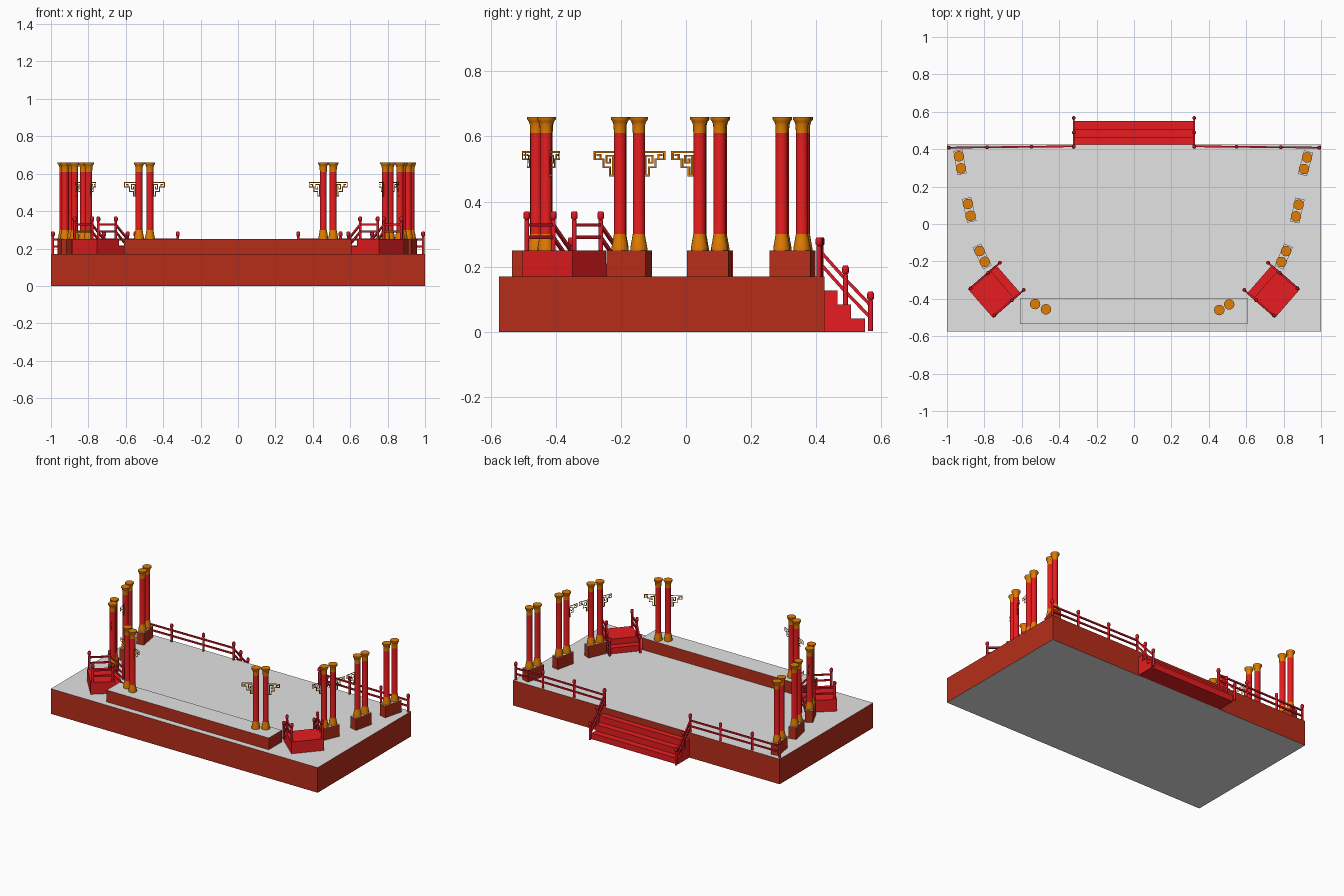
import bpy, bmesh, math
from mathutils import Vector, Matrix

if "Cube" in bpy.data.objects:
    bpy.data.objects.remove(bpy.data.objects["Cube"])


def mat(name, r, g, b):
    m = bpy.data.materials.new(name)
    m.diffuse_color = (r, g, b, 1)
    m.use_nodes = True
    m.node_tree.nodes["Principled BSDF"].inputs["Base Color"].default_value = m.diffuse_color
    return m


BRICK = mat("brick_red", 0.47, 0.027, 0.010)
GREY = mat("floor_grey", 0.77, 0.77, 0.77)
RED = mat("bright_red", 0.80, 0.012, 0.014)
RAIL = mat("rail_red", 0.74, 0.011, 0.020)
GOLD = mat("gold", 0.76, 0.205, 0.001)


def finish(name, bm, mats, rule=None, smooth=False, solid=True):
    if solid:
        bmesh.ops.recalc_face_normals(bm, faces=bm.faces)
    if rule:
        for f in bm.faces:
            f.material_index = rule(f)
    me = bpy.data.meshes.new(name)
    bm.to_mesh(me)
    bm.free()
    for m in mats:
        me.materials.append(m)
    ob = bpy.data.objects.new(name, me)
    bpy.context.collection.objects.link(ob)
    if smooth:
        bpy.context.view_layer.objects.active = ob
        ob.select_set(True)
        bpy.ops.object.shade_smooth_by_angle(angle=math.radians(50))
        ob.select_set(False)
    return ob


def box(bm, centre, size, angle=0.0):
    m = Matrix.Translation(centre) @ Matrix.Rotation(angle, 4, 'Z') @ Matrix.Diagonal((*size, 1))
    bmesh.ops.create_cube(bm, size=1, matrix=m)


def bar(bm, p, q, w, h):
    p, q = Vector(p), Vector(q)
    d = q - p
    m = (Matrix.Translation((p + q) / 2) @ d.to_track_quat('X', 'Z').to_matrix().to_4x4()
         @ Matrix.Diagonal((d.length, w, h, 1)))
    bmesh.ops.create_cube(bm, size=1, matrix=m)


def lathe(bm, x, y, z, profile, sides):
    rings = [[bm.verts.new((x + r * math.cos(2 * math.pi * i / sides),
                            y + r * math.sin(2 * math.pi * i / sides), z + h))
              for i in range(sides)] for r, h in profile]
    for a, b in zip(rings, rings[1:]):
        for i in range(sides):
            j = (i + 1) % sides
            bm.faces.new((a[i], a[j], b[j], b[i]))
    bm.faces.new(rings[0][::-1])
    bm.faces.new(rings[-1])


def flat_top(f):
    return 1 if abs(f.normal.z) > 0.5 else 0


# Stage base and raised front platform
bm = bmesh.new()
box(bm, (0, -0.075, 0.085), (2, 1, 0.17))
finish("stage_base", bm, [BRICK, GREY], flat_top)
bm = bmesh.new()
box(bm, (-0.002, -0.465, 0.21), (1.215, 0.14, 0.08))
finish("front_platform", bm, [BRICK, GREY], flat_top)

# Column pairs: rear, middle, front side, front (two columns each)
PAIRS = [
    ("left_rear", (-0.936, 0.362), (-0.925, 0.298)),
    ("left_middle", (-0.888, 0.107), (-0.874, 0.044)),
    ("left_side", (-0.826, -0.145), (-0.798, -0.202)),
    ("left_front", (-0.529, -0.428), (-0.471, -0.456)),
    ("right_rear", (0.925, 0.356), (0.909, 0.294)),
    ("right_middle", (0.880, 0.103), (0.866, 0.041)),
    ("right_side", (0.813, -0.145), (0.788, -0.203)),
    ("right_front", (0.509, -0.430), (0.456, -0.460)),
]
COLUMN = [(0.026, 0), (0.026, 0.008), (0.022, 0.03), (0.0185, 0.05), (0.0185, 0.36),
          (0.0195, 0.385), (0.023, 0.396), (0.028, 0.402), (0.028, 0.41)]
# Fretwork strokes: distance from the column, height
FRET = [
    [(0, .480), (.018, .480), (.018, .505), (.040, .505), (.040, .530),
     (.070, .530), (.070, .552), (0, .552)],
    [(.007, .480), (.007, .541), (.030, .541), (.030, .519), (.018, .519), (.018, .530)],
    [(.040, .530), (.050, .530), (.050, .543), (.060, .543)],
]


def bracket(bm, col, d):
    # flat cut-out strips, no thickness
    o = Vector((*col, 0)) + d * 0.016
    h = 0.0027
    for path in FRET:
        for a, b in zip(path, path[1:]):
            s0, s1 = min(a[0], b[0]) - h, max(a[0], b[0]) + h
            z0, z1 = min(a[1], b[1]) - h, max(a[1], b[1]) + h
            bm.faces.new([bm.verts.new(o + d * s + Vector((0, 0, z)))
                          for s, z in ((s0, z0), (s1, z0), (s1, z1), (s0, z1))])


for name, a, b in PAIRS:
    bm = bmesh.new()
    for c in (a, b):
        lathe(bm, c[0], c[1], 0.25, COLUMN, 16)
    finish(name + "_columns", bm, [GOLD, RED],
           lambda f: 1 if 0.32 < f.calc_center_median().z < 0.6 else 0, smooth=True)
    d = Vector((b[0] - a[0], b[1] - a[1], 0)).normalized()
    if "front" not in name:
        bm = bmesh.new()
        box(bm, ((a[0] + b[0]) / 2, (a[1] + b[1]) / 2, 0.21), (0.13, 0.05, 0.08),
            math.atan2(d.y, d.x))
        finish(name + "_pedestal", bm, [BRICK, GREY], flat_top)
    if "rear" not in name:
        bm = bmesh.new()
        bracket(bm, b, d)
        if "middle" not in name:
            bracket(bm, a, -d)
        finish(name + "_fretwork", bm, [GOLD], solid=False)

# Railings: knobbed posts joined by two rails
POST = [(0.0075, 0), (0.0075, 0.09), (0.006, 0.094), (0.0105, 0.099), (0.0105, 0.114), (0.007, 0.12)]


def railing(name, points):
    bm = bmesh.new()
    for p in points:
        lathe(bm, *p, POST, 8)
    for p, q in zip(points, points[1:]):
        for h in (0.04, 0.078):
            bar(bm, (p[0], p[1], p[2] + h), (q[0], q[1], q[2] + h), 0.009, 0.010)
    finish(name, bm, [RAIL], smooth=True)


for s, side in ((-1, "left"), (1, "right")):
    railing(side + "_back_railing",
            [(s * x, 0.419 - 0.011 * x, 0.17) for x in (0.322, 0.548, 0.785, 0.99)])
    railing(side + "_back_stair_railing",
            [(s * 0.322, 0.412, 0.17), (s * 0.322, 0.49, 0.083), (s * 0.322, 0.567, 0.003)])

# Back stairs: three treads
bm = bmesh.new()
for end, top in ((0.465, 0.126), (0.507, 0.083), (0.55, 0.041)):
    box(bm, (0, (0.425 + end) / 2, top / 2), (0.645, end - 0.425, top))
finish("back_stairs", bm, [RED])

# Angled corner stairs, landing outside and step facing the centre
for s, side in ((-1, "left"), (1, "right")):
    ang = math.radians(41)
    u = Vector((-s * math.cos(ang), math.sin(ang), 0))
    v = Vector((-s * math.sin(ang), -math.cos(ang), 0))
    A = Vector((s * 0.888, -0.348, 0))
    bm = bmesh.new()
    for length, top in ((0.155, 0.25), (0.198, 0.21)):
        c = A + u * length / 2 + v * 0.1025
        box(bm, (c.x, c.y, (0.17 + top) / 2), (length, 0.205, top - 0.17), math.atan2(u.y, u.x))
    finish(side + "_corner_stairs", bm, [RED])
    for k, off in (("outer", 0.006), ("inner", 0.199)):
        pts = []
        for t, z in ((0.014, 0.25), (0.138, 0.25), (0.222, 0.17)):
            p = A + u * t + v * off
            pts.append((p.x, p.y, z))
        railing(side + "_corner_" + k + "_railing", pts)
